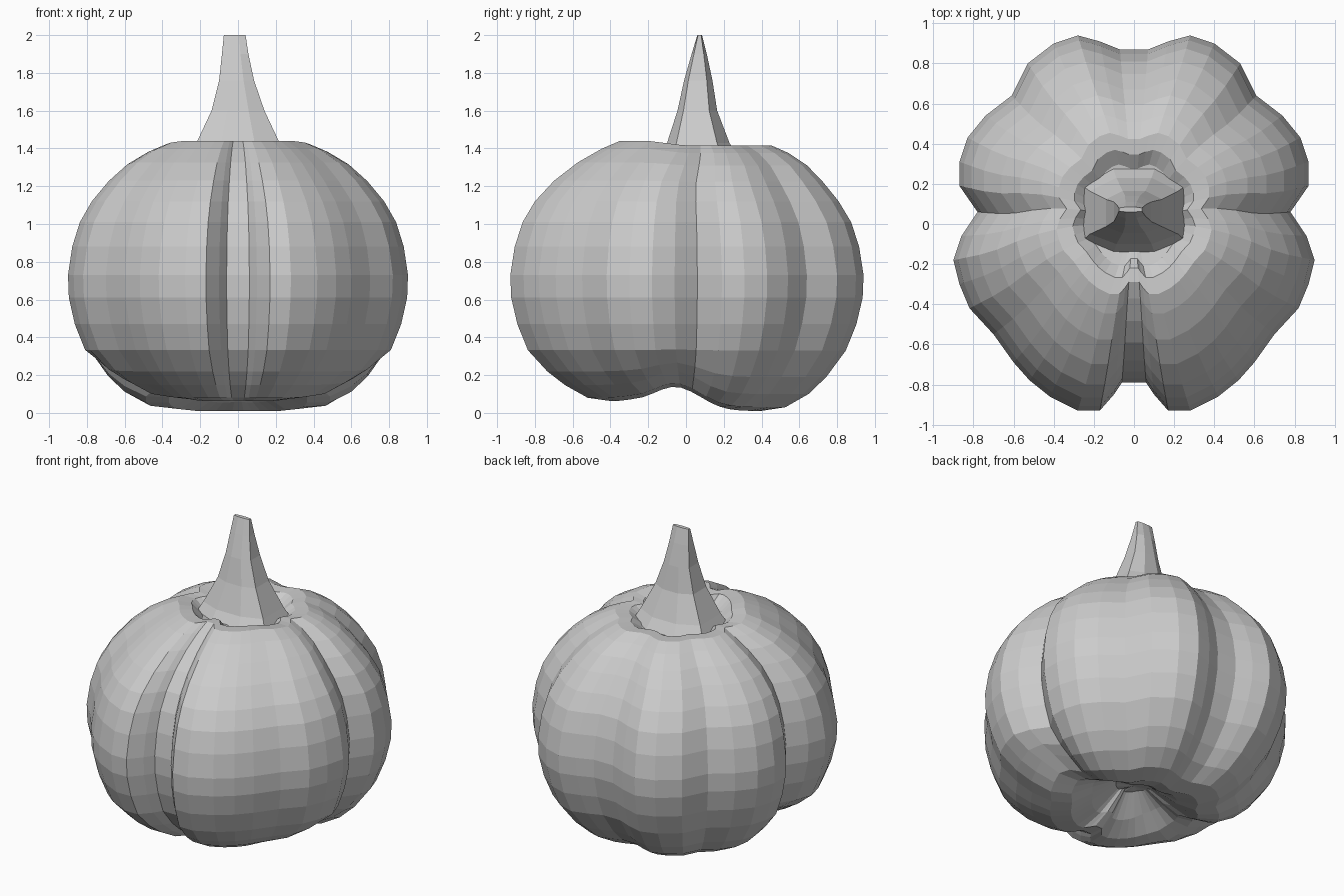
import bpy, math

if "Cube" in bpy.data.objects:
    bpy.data.objects.remove(bpy.data.objects["Cube"])


def make_object(name, rings, cap_start=True, cap_end=True):
    """Skin a stack of closed rings with flat faces."""
    n = len(rings[0])
    verts = [p for ring in rings for p in ring]
    faces = []
    for k in range(len(rings) - 1):
        for i in range(n):
            j = (i + 1) % n
            faces.append((k * n + i, k * n + j, (k + 1) * n + j, (k + 1) * n + i))
    for use, k, flip in ((cap_start, 0, True), (cap_end, len(rings) - 1, False)):
        if use:
            c = len(verts)
            verts.append(tuple(sum(p[a] for p in rings[k]) / n for a in range(3)))
            for i in range(n):
                f = (k * n + i, k * n + (i + 1) % n, c)
                faces.append(f[::-1] if flip else f)
    mesh = bpy.data.meshes.new(name)
    mesh.from_pydata(verts, [], faces)
    mesh.update()
    ob = bpy.data.objects.new(name, mesh)
    bpy.context.collection.objects.link(ob)
    return ob


# Lobed outline at the equator: right half from front groove to back groove
half = [(0, -.79), (.06, -.79), (.10, -.85), (.17, -.93), (.28, -.93),
        (.42, -.86), (.52, -.78), (.60, -.69), (.70, -.55), (.82, -.42),
        (.87, -.30), (.90, -.18), (.86, -.06), (.78, .06), (.87, .19),
        (.87, .31), (.83, .43), (.74, .54), (.61, .64), (.53, .80),
        (.40, .90), (.28, .94), (.17, .91), (.07, .87), (0, .87)]
outline = half + [(-x, y) for x, y in half[-2:0:-1]]

# Vertical profile: (scale of outline, height), underside to stem recess
profile = [(.12, .13), (.28, .06), (.42, .02), (.56, .04), (.69, .11),
           (.79, .20), (.90, .34), (.96, .48), (.995, .62), (1, .74),
           (.975, .89), (.93, 1.02), (.86, 1.13), (.76, 1.235), (.65, 1.32),
           (.53, 1.385), (.43, 1.425), (.34, 1.42), (.27, 1.37), (.15, 1.36)]

rings = []
for s, z in profile:
    low = max(0, min(1, (.35 - z) / .25))
    high = max(0, min(1, (z - 1.2) / .2))
    ring = []
    for x, y in outline:
        px, py = x * s, y * s + .05 * high
        # the underside is creased from side to side, the front lobes sit higher
        lift = .12 * math.exp(-((py + .04) / .17) ** 2)
        lift += .05 * max(0, min(1, -py / .3))
        # the front shoulder rises a little at the top
        rise = .025 * high * max(0, min(1, -py / .2))
        ring.append((px, py, z - .01 + lift * low + rise))
    rings.append(ring)
make_object("pumpkin_body", rings)

# Stem: tapering, flared at the foot, narrowing to a leaning wedge tip
# (x min, x max, y min, y max, height)
sections = [(-.26, .26, -.15, .28, 1.35), (-.22, .22, -.10, .23, 1.43),
            (-.14, .14, -.045, .165, 1.60), (-.10, .085, -.01, .14, 1.76),
            (-.085, .055, .03, .11, 1.90), (-.075, .04, .06, .085, 2.0)]
stem = []
for x0, x1, y0, y1, z in sections:
    cx, cy, rx, ry = (x0 + x1) / 2, (y0 + y1) / 2, (x1 - x0) / 2, (y1 - y0) / 2
    stem.append([(cx + rx * u, cy + ry * v, z) for u, v in
                 ((-.4, -1), (.4, -1), (1, -.7), (1, .6),
                  (.4, 1), (-.4, 1), (-1, .6), (-1, -.7))])
make_object("stem", stem)
